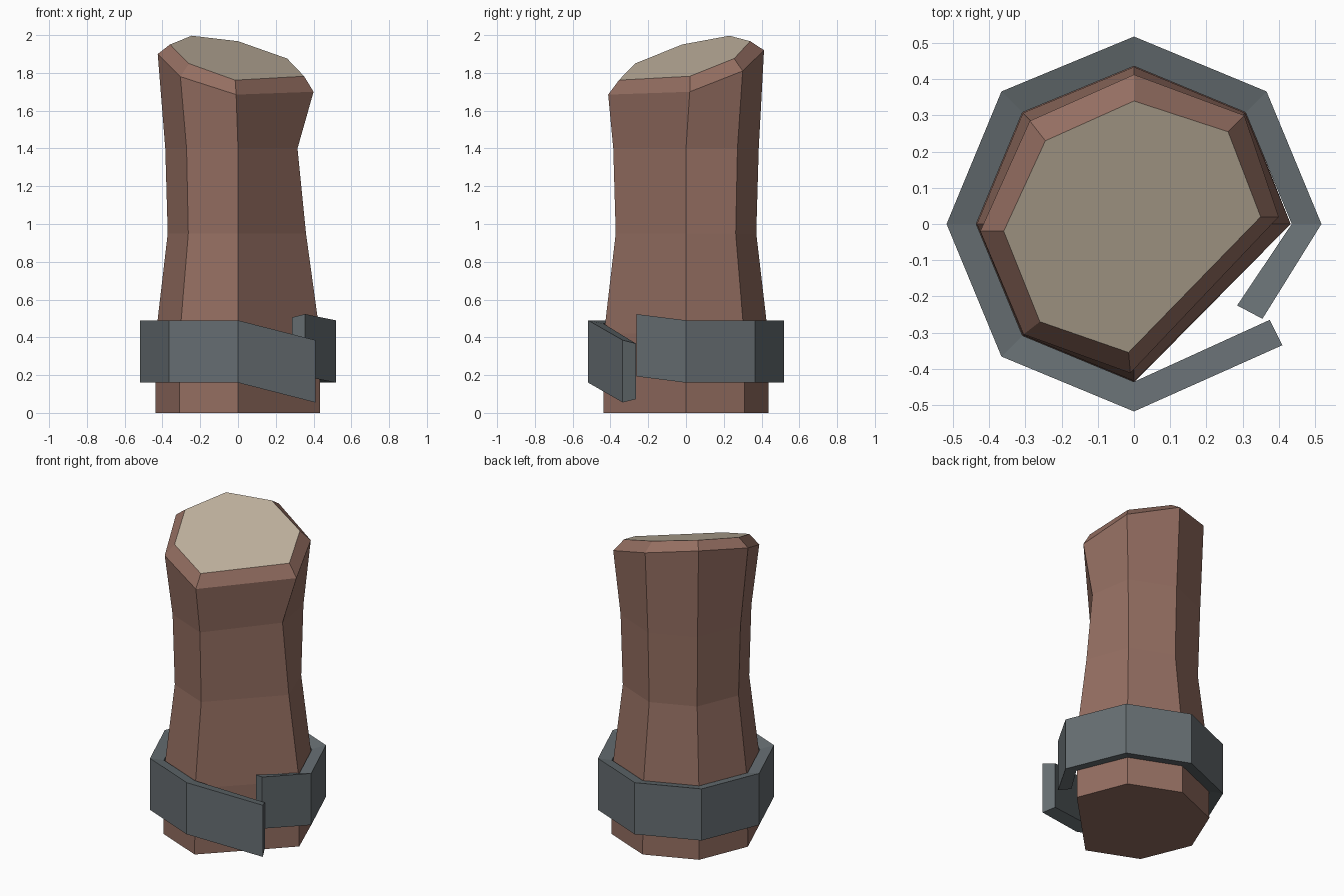
import bpy, bmesh, math

if "Cube" in bpy.data.objects:
    bpy.data.objects.remove(bpy.data.objects["Cube"])


def material(name, rgb):
    m = bpy.data.materials.new(name)
    m.diffuse_color = (*rgb, 1)
    m.use_nodes = True
    m.node_tree.nodes["Principled BSDF"].inputs["Base Color"].default_value = m.diffuse_color
    return m


bark = material("bark brown", (0.296, 0.156, 0.120))
cut = material("cut wood tan", (0.527, 0.445, 0.342))
iron = material("iron grey", (0.133, 0.156, 0.168))


def loft(name, rings, mats, closed_caps=True):
    """Skin a stack of equal-length closed rings, with a cap at each end."""
    bm = bmesh.new()
    vs = [[bm.verts.new(p) for p in ring] for ring in rings]
    n = len(vs[0])
    for a, b in zip(vs, vs[1:]):
        for i in range(n):
            j = (i + 1) % n
            bm.faces.new((a[i], a[j], b[j], b[i]))
    bm.faces.new(vs[0][::-1])
    top = bm.faces.new(vs[-1])
    top.material_index = len(mats) - 1
    bmesh.ops.recalc_face_normals(bm, faces=bm.faces[:])
    me = bpy.data.meshes.new(name)
    bm.to_mesh(me)
    bm.free()
    for m in mats:
        me.materials.append(m)
    ob = bpy.data.objects.new(name, me)
    bpy.context.collection.objects.link(ob)
    return ob


def polar(r, deg):
    a = math.radians(deg)
    return r * math.cos(a), r * math.sin(a)


# Wooden post: octagon with the front right corner split away
angles = range(0, 271, 45)
rings = []
for z, r, r_right in ((0, .438, .433), (.42, .434, .433), (.95, .372, .36), (1.4, .385, .315)):
    rings.append([(*polar(r_right if a == 0 else r, a), z) for a in angles])
# slanted rim and chamfered cut top
rings.append([(.40, .02, 1.70), (.305, .30, 1.81), (0, .413, 1.92), (-.288, .285, 1.96),
              (-.425, -.02, 1.90), (-.305, -.305, 1.78), (-.01, -.412, 1.685)])
cap = [(.35, .02), (.26, .255), (0, .34), (-.245, .23), (-.36, -.02), (-.26, -.27), (-.015, -.355)]
rings.append([(x, y, 1.865 - .254 * x + .302 * y) for x, y in cap])
loft("wooden_post", rings, [bark, cut])

# Iron band: open strip around the post with two bent loose ends
stations = [((.41, -.335), (.375, -.265), -.105)]
stations += [(polar(.518, a), polar(.436, a), 0) for a in range(270, -1, -45)]
stations += [((.355, -.262), (.285, -.225), .033)]
sections = []
for (ox, oy), (ix, iy), dz in stations:
    sections.append([(ox, oy, .16 + dz), (ox, oy, .49 + dz),
                     (ix, iy, .472 + dz), (ix, iy, .178 + dz)])
loft("iron_band", sections, [iron])
